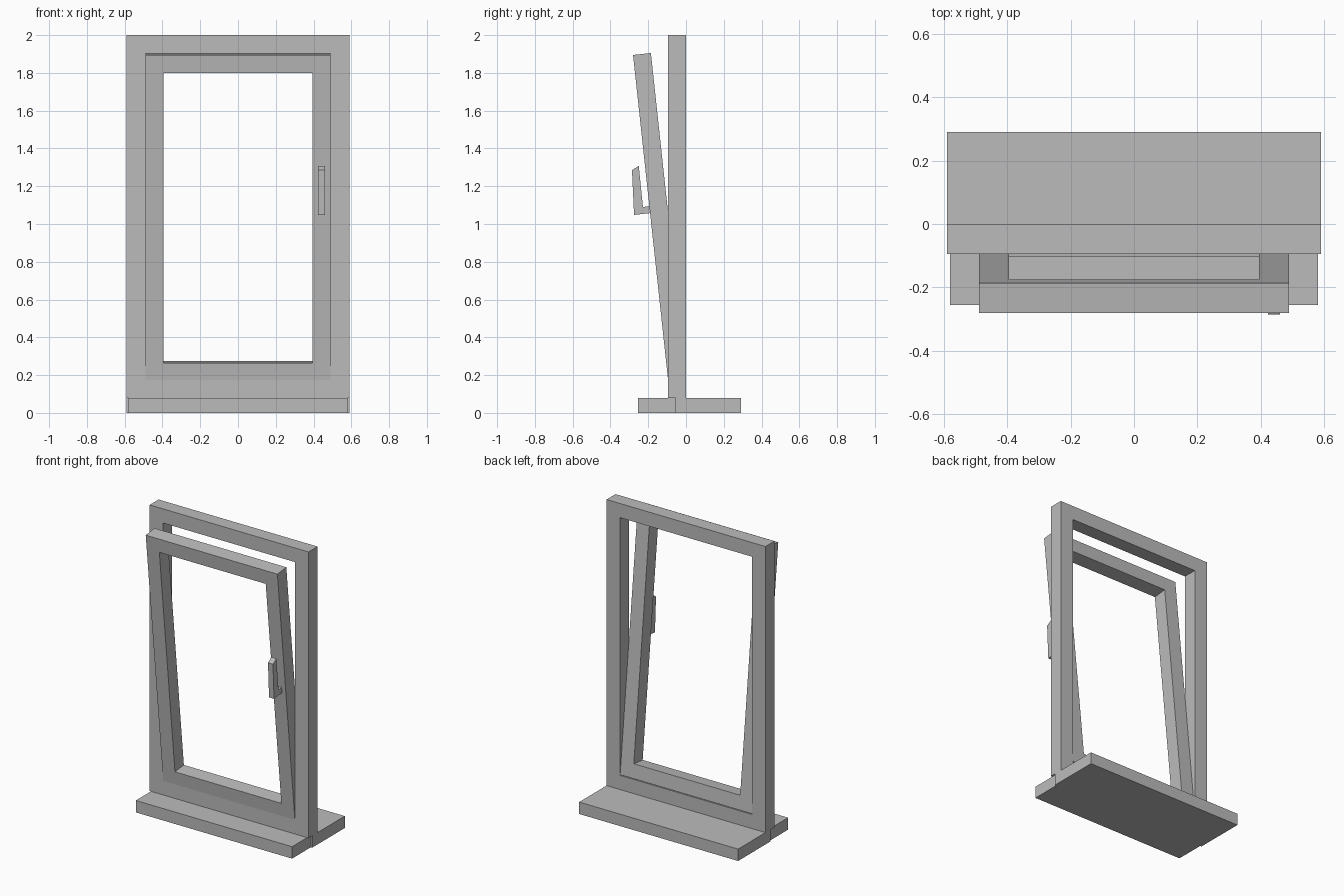
import bpy, bmesh, math
from mathutils import Matrix, Vector

cube = bpy.data.objects.get("Cube")
if cube:
    bpy.data.objects.remove(cube, do_unlink=True)

# Single painted colour
grey = bpy.data.materials.new("plain_grey")
grey.use_nodes = True
colour = (0.5, 0.5, 0.5, 1)
grey.diffuse_color = colour
grey.node_tree.nodes["Principled BSDF"].inputs["Base Color"].default_value = colour


def finish(name, bm):
    bmesh.ops.recalc_face_normals(bm, faces=bm.faces)
    mesh = bpy.data.meshes.new(name)
    bm.to_mesh(mesh)
    bm.free()
    mesh.materials.append(grey)
    obj = bpy.data.objects.new(name, mesh)
    bpy.context.collection.objects.link(obj)
    return obj


def box(name, low, high):
    bm = bmesh.new()
    low, high = Vector(low), Vector(high)
    size = Matrix.Diagonal((*(high - low), 1))
    bmesh.ops.create_cube(bm, size=1, matrix=Matrix.Translation((low + high) / 2) @ size)
    return finish(name, bm)


def ring(name, outer, inner, depth):
    """Rectangular frame; outer and inner are (half width, bottom, top), back at y = 0."""
    bm = bmesh.new()
    loops = []
    for half, bottom, top in (outer, inner):
        corners = ((-half, bottom), (half, bottom), (half, top), (-half, top))
        loops.append([bm.verts.new((x, 0, z)) for x, z in corners])
    a, b = loops
    faces = [bm.faces.new((a[i], a[(i + 1) % 4], b[(i + 1) % 4], b[i])) for i in range(4)]
    result = bmesh.ops.extrude_face_region(bm, geom=faces, use_keep_orig=True)
    moved = [v for v in result["geom"] if isinstance(v, bmesh.types.BMVert)]
    bmesh.ops.translate(bm, verts=moved, vec=(0, -depth, 0))
    return finish(name, bm)


# Sill boards, the inner one slightly narrower
box("outer_sill", (-0.59, -0.055, 0), (0.59, 0.29, 0.08))
box("inner_sill", (-0.58, -0.255, 0), (0.58, -0.055, 0.08))

# Fixed frame
ring("fixed_frame", (0.59, 0.08, 2), (0.49, 0.175, 1.905), 0.095)

# Sash tilted inward about its bottom rear edge
sash = ring("tilted_sash", (0.489, 0, 1.735), (0.395, 0.095, 1.64), 0.095)
sash.location.z = 0.18
sash.rotation_euler.x = math.radians(6.15)

# Handle: hooked side profile extruded across its width
bm = bmesh.new()
profile = [(-0.286, 1.285), (-0.25, 1.308), (-0.228, 1.09),
           (-0.187, 1.095), (-0.185, 1.058), (-0.275, 1.048)]
face = bm.faces.new([bm.verts.new((0.423, y, z)) for y, z in profile])
result = bmesh.ops.extrude_face_region(bm, geom=[face], use_keep_orig=True)
moved = [v for v in result["geom"] if isinstance(v, bmesh.types.BMVert)]
bmesh.ops.translate(bm, verts=moved, vec=(0.037, 0, 0))
finish("handle", bm)
